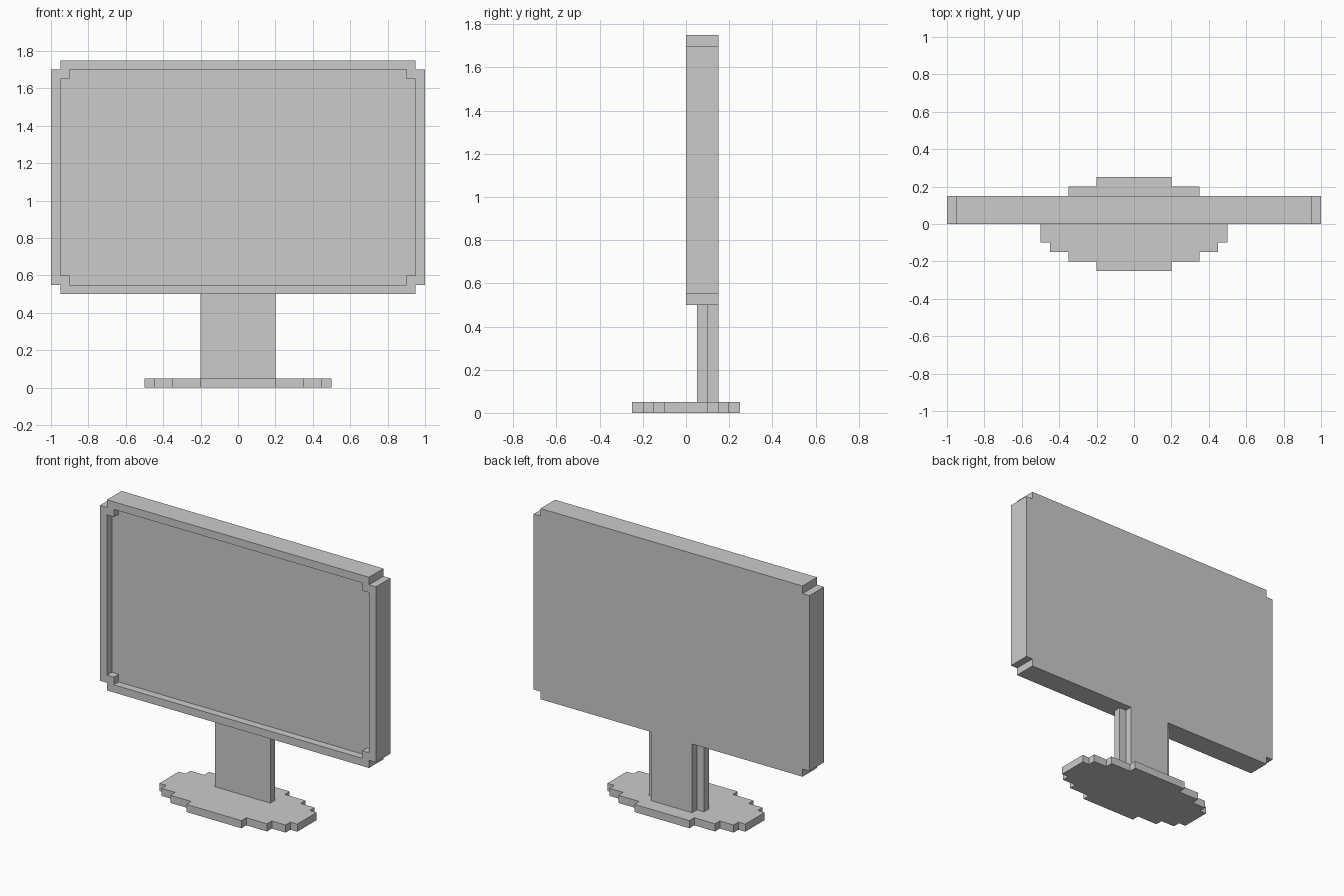
import bpy
import bmesh

if "Cube" in bpy.data.objects:
    bpy.data.objects.remove(bpy.data.objects["Cube"])


def mirror_x(half):
    """Close a right-hand half outline across x = 0."""
    return half + [(-x, v) for x, v in reversed(half)]


def mirror_xy(quarter):
    """Complete a quarter outline into all four quadrants."""
    top = mirror_x(quarter)
    return top + [(-x, -v) for x, v in top]


def prism(points, offset):
    """Solid from a flat outline swept along an offset; also returns the end face."""
    bm = bmesh.new()
    face = bm.faces.new([bm.verts.new(p) for p in points])
    geom = bmesh.ops.extrude_face_region(bm, geom=[face])["geom"]
    end = next(g for g in geom if isinstance(g, bmesh.types.BMFace))
    bmesh.ops.translate(bm, verts=end.verts[:], vec=offset)
    bmesh.ops.recalc_face_normals(bm, faces=bm.faces[:])
    return bm, end


def finish(name, bm):
    mesh = bpy.data.meshes.new(name)
    bm.to_mesh(mesh)
    bm.free()
    bpy.context.collection.objects.link(bpy.data.objects.new(name, mesh))


# Stepped oval base
base = mirror_xy([(0.5, 0.1), (0.45, 0.1), (0.45, 0.15), (0.35, 0.15),
                  (0.35, 0.2), (0.2, 0.2), (0.2, 0.25)])
bm, _ = prism([(x, y, 0) for x, y in base], (0, 0, 0.05))
finish("base", bm)

# Neck with a narrower rear layer
neck = mirror_x([(0.2, 0.05), (0.2, 0.1), (0.15, 0.1), (0.15, 0.15)])
bm, _ = prism([(x, y, 0.05) for x, y in neck], (0, 0, 0.45))
finish("neck", bm)

# Screen casing with notched corners and a recessed display
casing = mirror_xy([(1.0, 0.575), (0.95, 0.575), (0.95, 0.625)])
bm, front = prism([(x, 0.15, 1.125 + z) for x, z in casing], (0, -0.15, 0))
bmesh.ops.inset_region(bm, faces=[front], thickness=0.05, use_even_offset=True)
display = bmesh.ops.extrude_discrete_faces(bm, faces=[front])["faces"][0]
bmesh.ops.translate(bm, verts=display.verts[:], vec=(0, 0.05, 0))
finish("screen", bm)
